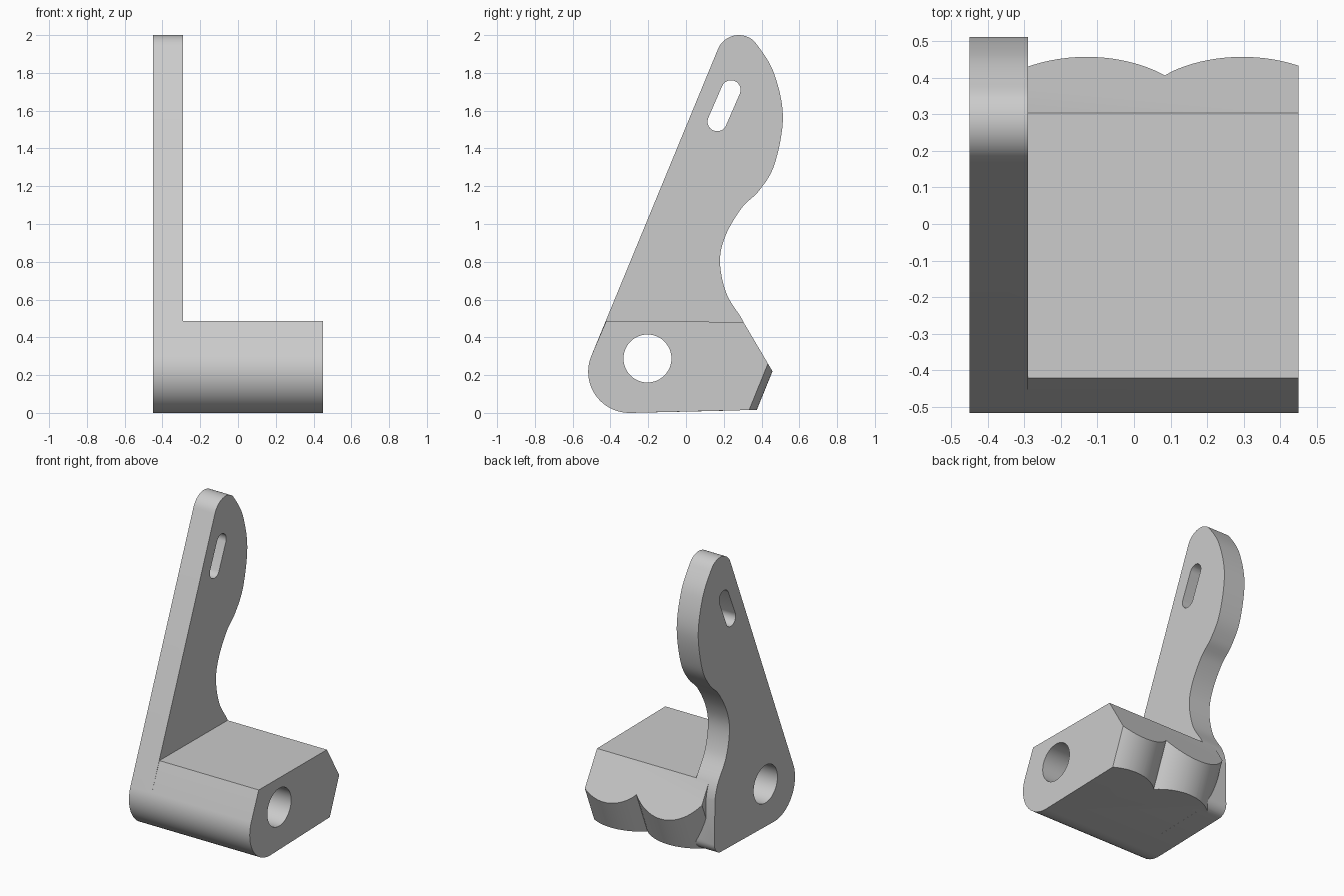
import bpy, bmesh
from math import sin, cos, pi, radians, sqrt
from mathutils import Vector

cube = bpy.data.objects.get("Cube")
if cube:
    bpy.data.objects.remove(cube)

grey = bpy.data.materials.new("plain grey")
grey.use_nodes = True
COLOR = (0.6, 0.6, 0.6, 1)
grey.diffuse_color = COLOR
grey.node_tree.nodes["Principled BSDF"].inputs["Base Color"].default_value = COLOR

# Directions in the side plane: along the lean of the lever, and square to it
LEAN = Vector((0, 0.376, 0.926))
OUT = Vector((0, 0.926, -0.376))
LEFT, RIGHT, INNER = 0.45, -0.45, -0.29


def prism(name, points, sweep):
    """Solid swept from a closed loop of 3D points."""
    bm = bmesh.new()
    base = bm.faces.new([bm.verts.new(p) for p in points])
    top = bmesh.ops.extrude_face_region(bm, geom=[base])["geom"]
    bmesh.ops.translate(bm, vec=sweep, verts=[v for v in top if isinstance(v, bmesh.types.BMVert)])
    bmesh.ops.recalc_face_normals(bm, faces=bm.faces)
    mesh = bpy.data.meshes.new(name)
    bm.to_mesh(mesh)
    bm.free()
    mesh.materials.append(grey)
    ob = bpy.data.objects.new(name, mesh)
    bpy.context.collection.objects.link(ob)
    return ob


def side_prism(name, outline, x0, x1):
    return prism(name, [(x0, y, z) for y, z in outline], Vector((x1 - x0, 0, 0)))


def arc(cy, cz, r, a0, a1, n):
    angles = [radians(a0 + (a1 - a0) * i / n) for i in range(n + 1)]
    return [(cy + r * cos(a), cz + r * sin(a)) for a in angles]


def smooth_path(pts, n=8):
    """Catmull-Rom curve through the inner points."""
    p = [Vector(q) for q in pts]
    out = []
    for a, b, c, d in zip(p, p[1:], p[2:], p[3:]):
        for i in range(n):
            t = i / n
            out.append(tuple(0.5 * (2 * b + (c - a) * t + (2 * a - 5 * b + 4 * c - d) * t * t
                                    + (3 * b - a - 3 * c + d) * t ** 3)))
    return out + [tuple(p[-2])]


def combine(target, tool, operation):
    mod = target.modifiers.new(operation.title(), "BOOLEAN")
    mod.operation = operation
    mod.solver = "EXACT"
    mod.object = tool
    bpy.ops.object.select_all(action="DESELECT")
    bpy.context.view_layer.objects.active = target
    target.select_set(True)
    bpy.ops.object.modifier_apply(modifier=mod.name)
    bpy.data.objects.remove(tool)


# Rounded lower front, shared by the plate and the block
heel = arc(-0.3, 0.218, 0.218, 270, 158, 20)

# Tall side plate: straight front, rounded tip, bulged and waisted back
tip = arc(0.28, 1.88, 0.12, 158, 50, 14)
back = smooth_path([(0.32, 2.0), (0.375, 1.95), (0.465, 1.8), (0.513, 1.57), (0.47, 1.32),
                    (0.39, 1.18), (0.295, 1.085), (0.21, 0.94), (0.18, 0.8), (0.215, 0.63),
                    (0.304, 0.483), (0.335, 0.38), (0.343, 0.25)])
toe = arc(0.27, 0.083, 0.07, 0, -88, 8)
plate = side_prism("pivot_lever", heel + tip + back + toe, RIGHT, INNER)

# Broad block with a sloped upper back
block_outline = heel + [(-0.422, 0.487), (0.304, 0.481), (0.53, 0.098), (0.53, 0.02), (0.37, 0.016)]
block = side_prism("block", block_outline, -0.385, LEFT)

# Two side-by-side lobes that shape the back of the block
R, NOTCH = 0.33, 0.085
CREST = Vector((0, 0.459, 0.222)).dot(OUT)
lobe_line = []
for centre, x0, x1 in ((-0.13, -0.40, NOTCH), (0.297, NOTCH, 0.47)):
    for i in range(21):
        x = x0 + (x1 - x0) * i / 20
        if i or centre < 0:
            lobe_line.append((x, CREST - R + sqrt(R * R - (x - centre) ** 2)))
plan = [(-0.40, -1.2)] + lobe_line + [(0.47, -1.2)]
lobes = prism("lobes", [Vector((x, 0, 0)) + OUT * v - LEAN for x, v in plan], LEAN * 3)
combine(block, lobes, "INTERSECT")
combine(plate, block, "UNION")

# Pivot bore through everything, and the slanted slot near the tip
bore = side_prism("bore", arc(-0.204, 0.288, 0.127, 0, 352.5, 47), -0.6, 0.6)
combine(plate, bore, "DIFFERENCE")
slot_outline = arc(0.238, 1.71, 0.051, -22, 158, 14) + arc(0.165, 1.542, 0.051, 158, 338, 14)
slot = side_prism("slot", slot_outline, -0.6, -0.1)
combine(plate, slot, "DIFFERENCE")

bpy.ops.object.select_all(action="DESELECT")
plate.select_set(True)
bpy.context.view_layer.objects.active = plate
bpy.ops.object.shade_smooth_by_angle(angle=radians(25))
